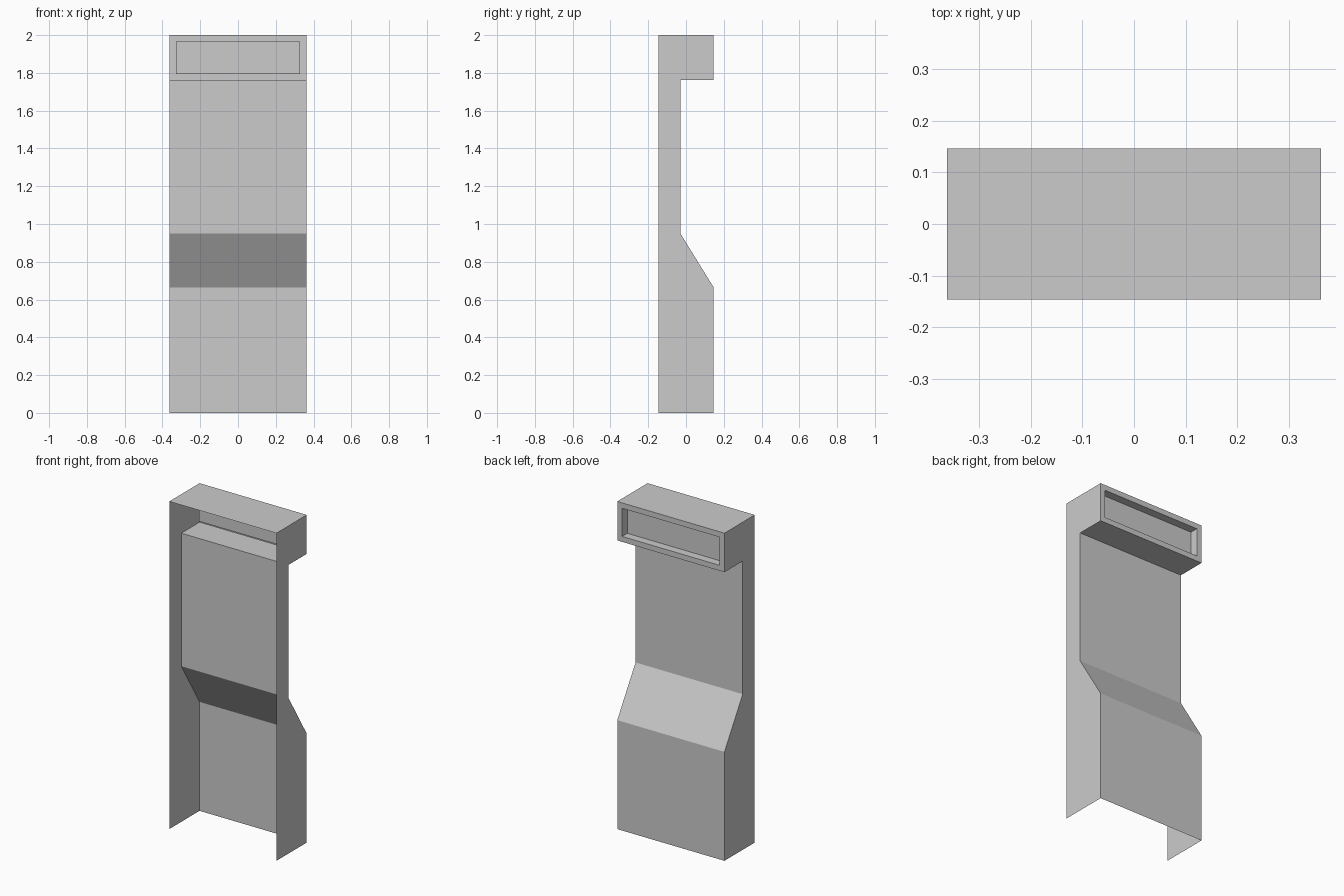
import bpy
import bmesh
from mathutils import Vector

cube = bpy.data.objects.get("Cube")
if cube:
    bpy.data.objects.remove(cube, do_unlink=True)

# Main dimensions
HALF_W, HALF_D = 0.362, 0.146
FRAME, RECESS = 0.033, 0.05

# Side outline as (y, z), from the bottom edge up and over the header
outline = [
    (HALF_D, 0), (HALF_D, 0.665), (-0.03, 0.95), (-0.03, 1.762),
    (HALF_D, 1.762), (HALF_D, 2), (-HALF_D, 2), (-HALF_D, 0),
]
HEADER = 4  # outline segment that carries the recessed header panel

grey = bpy.data.materials.new("plain grey")
grey.use_nodes = True
grey.diffuse_color = (0.6, 0.6, 0.6, 1)
grey.node_tree.nodes["Principled BSDF"].inputs["Base Color"].default_value = grey.diffuse_color

bm = bmesh.new()
left = [bm.verts.new((HALF_W, y, z)) for y, z in outline]
right = [bm.verts.new((-HALF_W, y, z)) for y, z in outline]

# Side panels
bm.faces.new(left)
bm.faces.new(right[::-1])

# Folded sheet between the sides; the long upright side and the base stay open
sheet = [bm.faces.new((left[i + 1], left[i], right[i], right[i + 1]))
         for i in range(len(outline) - 2)]
bm.normal_update()

# Header frame with a sunken panel
panel = sheet[HEADER]
bmesh.ops.inset_individual(bm, faces=[panel], thickness=FRAME, use_even_offset=True)
bmesh.ops.inset_individual(bm, faces=[panel], thickness=0)
bmesh.ops.translate(bm, verts=panel.verts[:], vec=Vector((0, -RECESS, 0)))

bmesh.ops.recalc_face_normals(bm, faces=bm.faces[:])
# Keep the outside of the shell facing outwards
bm.normal_update()
if sheet[0].normal.y < 0:
    bmesh.ops.reverse_faces(bm, faces=bm.faces[:])

mesh = bpy.data.meshes.new("cabinet_shell")
bm.to_mesh(mesh)
bm.free()
mesh.materials.append(grey)
shell = bpy.data.objects.new("cabinet_shell", mesh)
bpy.context.collection.objects.link(shell)
